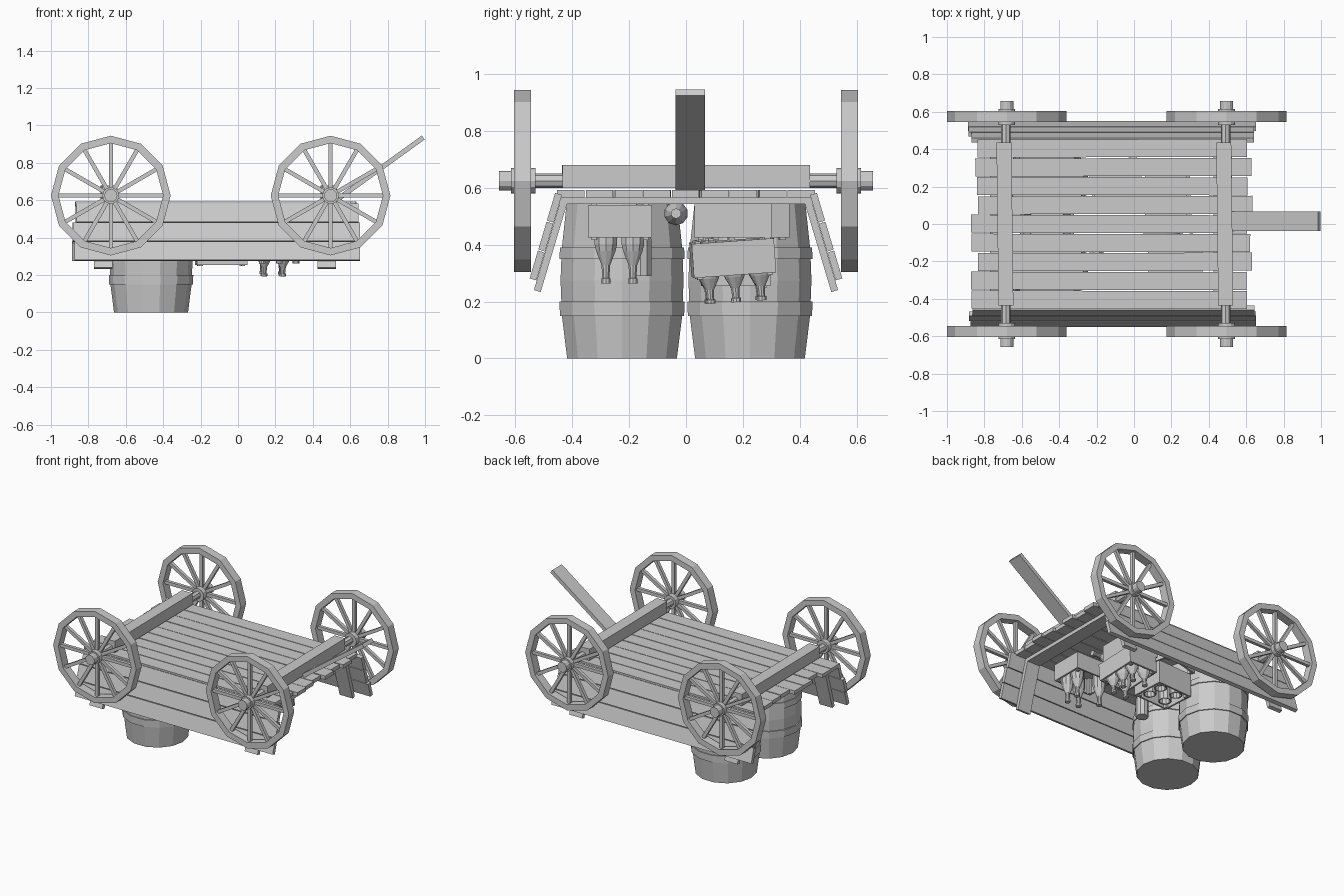
import bpy, bmesh, math, random
from mathutils import Matrix, Vector, Euler

if "Cube" in bpy.data.objects:
    bpy.data.objects.remove(bpy.data.objects["Cube"])

random.seed(4)


def finish(name, bm, mat=Matrix()):
    bmesh.ops.recalc_face_normals(bm, faces=bm.faces)
    me = bpy.data.meshes.new(name)
    bm.to_mesh(me)
    bm.free()
    ob = bpy.data.objects.new(name, me)
    ob.matrix_world = mat
    bpy.context.collection.objects.link(ob)
    return ob


def place(loc, rot=(0, 0, 0)):
    return Matrix.Translation(loc) @ Euler(rot).to_matrix().to_4x4()


def add_box(bm, loc, size, rot=(0, 0, 0)):
    m = place(loc, rot) @ Matrix.Diagonal((*size, 1))
    bmesh.ops.create_cube(bm, size=1, matrix=m)


def box(name, loc, size, rot=(0, 0, 0)):
    bm = bmesh.new()
    add_box(bm, (0, 0, 0), size)
    return finish(name, bm, place(loc, rot))


def add_lathe(bm, profile, n, mat=Matrix(), closed=False):
    """Revolve (radius, z) points about z; caps the ends unless closed."""
    rings = []
    for r, z in profile:
        rings.append([bm.verts.new(mat @ Vector((r * math.cos(2 * math.pi * i / n),
                                                 r * math.sin(2 * math.pi * i / n), z)))
                      for i in range(n)])
    pairs = list(zip(rings, rings[1:]))
    if closed:
        pairs.append((rings[-1], rings[0]))
    else:
        bm.faces.new(rings[0])
        bm.faces.new(rings[-1])
    for a, b in pairs:
        for i in range(n):
            j = (i + 1) % n
            bm.faces.new((a[i], a[j], b[j], b[i]))


def lathe(name, profile, n, mat):
    bm = bmesh.new()
    add_lathe(bm, profile, n)
    return finish(name, bm, mat)


# deck planks
for i in range(9):
    x0 = -0.86 + random.uniform(-0.02, 0.03)
    x1 = 0.62 + random.uniform(-0.02, 0.02)
    box("deck_plank", ((x0 + x1) / 2, -0.405 + 0.10125 * i, 0.58),
        (x1 - x0, 0.096, 0.026), (0, 0, random.uniform(-0.004, 0.004)))

# deck cross bars
for x in (-0.72, 0.475):
    box("cross_bar", (x, 0, 0.555), (0.1, 0.92, 0.024))

# slanted sides: three planks and two inner posts each
TILT = 0.29
for s in (1, -1):
    down = Vector((0, s * math.sin(TILT), -math.cos(TILT)))
    top = Vector((0, s * 0.448, 0.58))
    inner = Vector((0, -s * math.cos(TILT), -math.sin(TILT))) * 0.026
    for i in range(3):
        p = top + down * (0.052 + 0.106 * i)
        x0, x1 = -0.88 + random.uniform(-0.01, 0.02), 0.645 + random.uniform(-0.015, 0.01)
        box("side_plank", ((x0 + x1) / 2, p.y, p.z), (x1 - x0, 0.025, 0.102), (s * TILT, 0, 0))
    for x in (-0.72, 0.475):
        p = top + down * 0.18 + inner
        box("side_post", (x, p.y, p.z), (0.1, 0.025, 0.34), (s * TILT, 0, 0))

# axles and wheels
WZ = 0.625
for x, skew in ((-0.69, -0.012), (0.485, -0.012)):
    box("axle_beam", (x, 0, 0.64), (0.08, 0.87, 0.08), (0, 0, -skew))
    lathe("axle_rod", [(0.026, -0.6), (0.026, 0.6)], 8,
          place((x + 0.005, 0, WZ), (math.pi / 2, 0, 0)))
    for s in (1, -1):
        bm = bmesh.new()
        # rim
        add_lathe(bm, [(0.32, -0.03), (0.32, 0.03), (0.28, 0.03), (0.28, -0.03)], 12, closed=True)
        # hub and axle end
        add_lathe(bm, [(0.045, -0.045), (0.045, 0.04), (0.035, 0.04), (0.035, 0.083)], 12)
        # spokes
        for k in range(12):
            a = k * math.pi / 6
            add_box(bm, (0.16 * math.cos(a), 0.16 * math.sin(a), 0), (0.25, 0.022, 0.022), (0, 0, a))
        finish("wheel", bm, place((x + 0.01, s * 0.575, WZ), (-s * math.pi / 2, 0, 0)))

# tongue
box("tongue", (0.757, 0.015, 0.767), (0.575, 0.105, 0.026), (0, -math.atan(0.72), 0))

# barrels with raised bands
BARREL = [(0.198, 0), (0.217, 0.15), (0.224, 0.15), (0.226, 0.2), (0.219, 0.2), (0.222, 0.275),
          (0.219, 0.35), (0.226, 0.35), (0.224, 0.39), (0.217, 0.39), (0.2, 0.545)]
for y in (-0.225, 0.225):
    lathe("barrel", BARREL, 14, place((-0.465, y, 0)))

# bottle profile, neck down
BOTTLE = [(0.042, 0.0), (0.042, -0.125), (0.036, -0.15), (0.016, -0.2), (0.013, -0.245),
          (0.018, -0.247), (0.018, -0.265)]


def crate(name, loc, size, rot, bottles=(), prof=BOTTLE):
    """Open-bottomed crate; loc is the middle of the closed upper face."""
    sx, sy, sz = size
    t = 0.012
    bm = bmesh.new()
    add_box(bm, (0, 0, -t / 2), (sx, sy, t))
    for s in (1, -1):
        add_box(bm, (s * (sx - t) / 2, 0, -sz / 2), (t, sy, sz))
        add_box(bm, (0, s * (sy - t) / 2, -sz / 2), (sx, t, sz))
        for q in (1, -1):
            add_box(bm, (s * (sx / 2 - 0.022), q * (sy / 2 - 0.022), -sz / 2), (0.02, 0.02, sz + 0.015))
    m = place(loc, rot)
    finish(name, bm, m)
    for bx, by in bottles:
        lathe("bottle", prof, 10, m @ Matrix.Translation((bx, by, -t)))


# crates under the deck, with bottles
crate("crate_front", (0.22, -0.232, 0.54), (0.29, 0.225, 0.115), (0, 0, 0),
      [(0.09, -0.05), (0.09, 0.045), (0, -0.05), (-0.09, 0.045)])
crate("crate_upper", (0.17, 0.165, 0.543), (0.225, 0.27, 0.118), (0, 0, 0))
crate("crate_tilted", (0.19, 0.16, 0.415), (0.225, 0.29, 0.12), (0.07, 0.02, 0.04),
      [(0.05, -0.09), (0.05, 0.0), (0.05, 0.09), (-0.05, -0.09), (-0.05, 0.09)],
      [(r, z * 0.77) for r, z in BOTTLE])
crate("crate_back_upper", (-0.09, 0.22, 0.543), (0.27, 0.23, 0.118), (0, 0, 0.25))
crate("crate_back", (-0.09, 0.175, 0.415), (0.27, 0.23, 0.16), (0, 0, 0.05),
      [(x, y) for x in (-0.065, 0.065) for y in (-0.05, 0.05)],
      [(0.042, 0), (0.042, -0.14), (0.034, -0.14), (0.034, -0.1)])

# loose bottles
lathe("standing_bottle", [(0.04, 0), (0.04, 0.13), (0.016, 0.19), (0.013, 0.245), (0.018, 0.255)],
      10, place((-0.2, -0.16, 0.29)))
lathe("lying_bottle", BOTTLE, 10, place((0.05, -0.035, 0.51), (0, -math.pi / 2, 0)))
